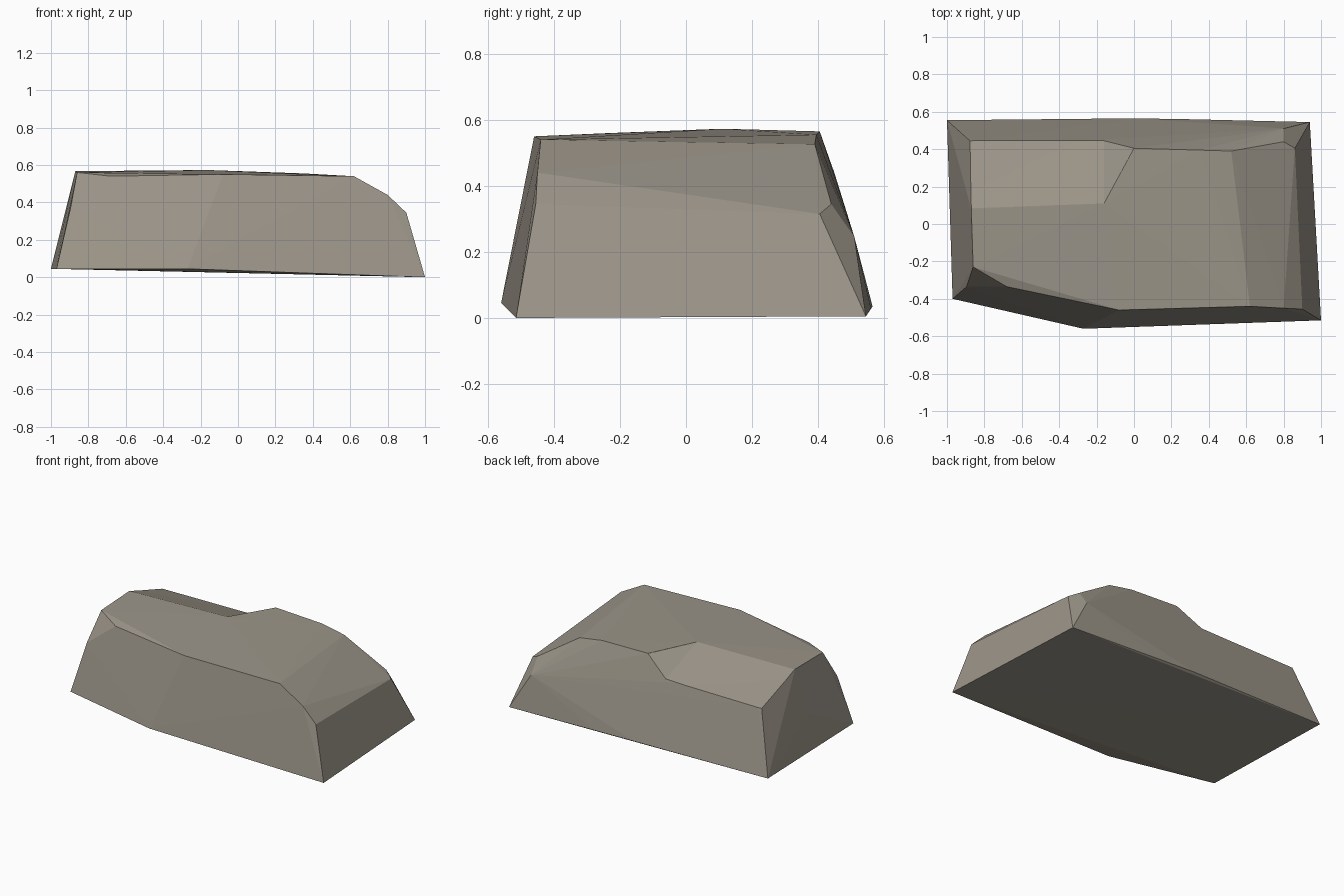
import bpy
import bmesh

cube = bpy.data.objects.get("Cube")
if cube:
    bpy.data.objects.remove(cube, do_unlink=True)


def make_hull(name, points):
    """Closed faceted solid wrapped around a few corner points."""
    bm = bmesh.new()
    for p in points:
        bm.verts.new(p)
    result = bmesh.ops.convex_hull(bm, input=bm.verts[:])
    loose = {v for v in result["geom_interior"] + result["geom_unused"]
             if isinstance(v, bmesh.types.BMVert) and v.is_valid}
    loose |= {v for v in bm.verts if not v.link_faces}
    bmesh.ops.delete(bm, geom=list(loose), context="VERTS")
    bmesh.ops.recalc_face_normals(bm, faces=bm.faces[:])
    mesh = bpy.data.meshes.new(name)
    bm.to_mesh(mesh)
    bm.free()
    obj = bpy.data.objects.new(name, mesh)
    bpy.context.collection.objects.link(obj)
    return obj


# Stone colour
stone = bpy.data.materials.new("warm grey stone")
stone.use_nodes = True
colour = (0.33, 0.30, 0.25, 1.0)
stone.diffuse_color = colour
bsdf = stone.node_tree.nodes["Principled BSDF"]
bsdf.inputs["Base Color"].default_value = colour
bsdf.inputs["Roughness"].default_value = 0.9

# Foot of the boulder
base = [
    (-1, .555, .045), (0, .565, .035), (.3, .56, .03), (.94, .545, .005),
    (1, -.515, 0), (-.27, -.56, .045), (-.97, -.4, .045),
]
# Corners part-way up the walls
shoulder = [
    (-.93, .5, .21), (-.935, .03, .27), (-.895, -.335, .37),
    (.8, -.45, .44), (.9, -.455, .345), (.86, .405, .315),
    (.8, .44, .345), (.8, .51, .245), (-.85, .445, .445),
]
# Rim of the upper surface
crown = [
    (-.84, .412, .56), (-.87, .08, .567), (-.86, -.23, .56), (-.68, -.335, .54),
    (-.08, -.46, .55), (.62, -.44, .54), (.52, .39, .526), (.35, .395, .555),
    (0, .405, .565), (-.16, .11, .573),
]
boulder = make_hull("boulder", base + shoulder + crown)
boulder.data.materials.append(stone)

# Broken-off slab at the back of the upper surface
notch = make_hull("notch_cutter", [
    (-1.1, .07, .567), (-.16, .11, .573), (-.16, .52, .424), (-1.1, .52, .415),
    (.04, .479, .562), (-1.1, .07, .8), (-.16, .11, .8), (-1.1, .52, .8),
    (.04, .479, .8), (-.16, .52, .8),
])
notch.hide_render = True
cut = boulder.modifiers.new("notch", "BOOLEAN")
cut.operation = "DIFFERENCE"
cut.solver = "EXACT"
cut.object = notch

# Bake the cut and remove the cutter
bpy.context.view_layer.objects.active = boulder
boulder.select_set(True)
bpy.ops.object.modifier_apply(modifier=cut.name)
bpy.data.objects.remove(notch, do_unlink=True)
for face in boulder.data.polygons:
    face.use_smooth = False
    face.material_index = 0
